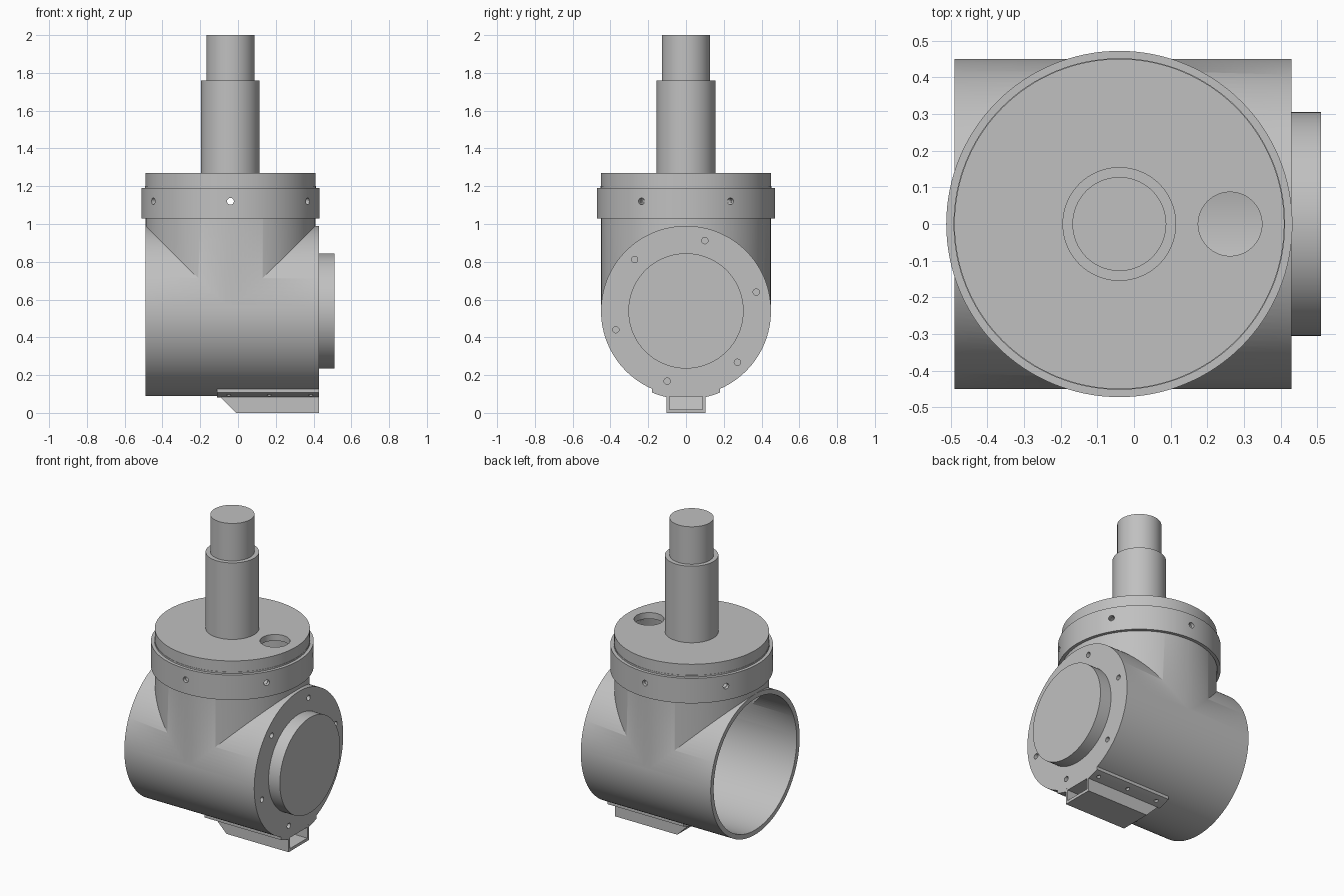
import bpy, bmesh, math
from mathutils import Vector, Matrix

cube = bpy.data.objects.get("Cube")
if cube:
    bpy.data.objects.remove(cube, do_unlink=True)

steel = bpy.data.materials.new("steel_grey")
steel.use_nodes = True
GREY = (0.53, 0.53, 0.53, 1)
steel.diffuse_color = GREY
steel.node_tree.nodes["Principled BSDF"].inputs["Base Color"].default_value = GREY

CX = -0.04      # axis of the upright neck
CZ = 0.54       # axis of the horizontal barrel
R = 0.45        # barrel radius


def finish(name, bm):
    bmesh.ops.recalc_face_normals(bm, faces=bm.faces)
    mesh = bpy.data.meshes.new(name)
    bm.to_mesh(mesh)
    bm.free()
    mesh.materials.append(steel)
    obj = bpy.data.objects.new(name, mesh)
    bpy.context.collection.objects.link(obj)
    return obj


def rods(name, ends, radius, segments=128):
    """One mesh holding a cylinder for each pair of end points."""
    bm = bmesh.new()
    for a, b in ends:
        a, b = Vector(a), Vector(b)
        turn = (b - a).to_track_quat('Z', 'Y').to_matrix().to_4x4()
        bmesh.ops.create_cone(bm, cap_ends=True, segments=segments, radius1=radius,
                              radius2=radius, depth=(b - a).length,
                              matrix=Matrix.Translation((a + b) / 2) @ turn)
    return finish(name, bm)


def lathe(name, profile, segments=128):
    """Revolve (radius, height) points about the neck axis."""
    bm = bmesh.new()
    verts = [bm.verts.new((CX + r, 0, z)) for r, z in profile]
    edges = [bm.edges.new(pair) for pair in zip(verts, verts[1:])]
    bmesh.ops.spin(bm, geom=verts + edges, cent=(CX, 0, 0), axis=(0, 0, 1),
                   angle=math.tau, steps=segments)
    bmesh.ops.remove_doubles(bm, verts=bm.verts, dist=0.0001)
    return finish(name, bm)


def prism(name, points, push):
    bm = bmesh.new()
    face = bm.faces.new([bm.verts.new(p) for p in points])
    grown = bmesh.ops.extrude_face_region(bm, geom=[face])["geom"]
    moved = [g for g in grown if isinstance(g, bmesh.types.BMVert)]
    bmesh.ops.translate(bm, verts=moved, vec=push)
    return finish(name, bm)


def combine(obj, tool, operation='DIFFERENCE', keep=False):
    mod = obj.modifiers.new("boolean", 'BOOLEAN')
    mod.operation = operation
    mod.solver = 'EXACT'
    mod.object = tool
    bpy.context.view_layer.objects.active = obj
    bpy.ops.object.modifier_apply(modifier=mod.name)
    if not keep:
        bpy.data.objects.remove(tool, do_unlink=True)


# Tee-shaped hollow body: barrel along x, neck along z
body = rods("tee_body", [((-0.49, 0, CZ), (0.43, 0, CZ))], R)
combine(body, rods("neck", [((CX, 0, CZ), (CX, 0, 1.2))], 0.449), 'UNION')
combine(body, rods("barrel_bore", [((-0.6, 0, CZ), (0.39, 0, CZ))], 0.42))
combine(body, rods("neck_bore", [((CX, 0, CZ), (CX, 0, 1.4))], 0.419))

# Blind bolt holes in the closed end
end_holes = []
for k in range(6):
    a = math.radians(15 + 60 * k)
    y, z = 0.385 * math.cos(a), CZ + 0.385 * math.sin(a)
    end_holes.append(((0.4, y, z), (0.5, y, z)))
combine(body, rods("end_holes", end_holes, 0.017, 16))

# Round boss on the closed end
end_boss = rods("end_boss", [((0.42, 0, CZ), (0.51, 0, CZ))], 0.305)

# Cover with a thicker collar round the neck and a port in its top
cover = lathe("cover", [(0, 1.27), (R, 1.27), (R, 1.19), (0.472, 1.19), (0.472, 1.03),
                        (0.452, 1.03), (0.452, 1.2), (0.42, 1.2), (0.42, 1.23), (0, 1.23)])
combine(cover, rods("port", [((0.262, 0, 1.1), (0.262, 0, 1.4))], 0.087, 64))

# Radial bolt holes through collar and neck
bolt_ends = []
for k in range(6):
    a = math.radians(30 + 60 * k)
    d = Vector((math.cos(a), math.sin(a), 0))
    centre = Vector((CX, 0, 1.12))
    bolt_ends.append((centre + d * 0.36, centre + d * 0.55))
bolt_holes = rods("bolt_holes", bolt_ends, 0.018, 20)
combine(cover, bolt_holes, keep=True)
combine(body, bolt_holes)

# Stepped shaft
shaft = lathe("stepped_shaft", [(0, 1.25), (0.155, 1.25), (0.155, 1.76),
                                (0.128, 1.76), (0.128, 2.0), (0, 2.0)])

# Hollow channel under the barrel, open at the closed end
channel = prism("foot_channel", [(x, -0.102, z) for x, z in
                ((-0.11, 0.1), (-0.01, 0), (0.43, 0), (0.43, 0.1))], (0, 0.204, 0))
combine(channel, prism("channel_bore", [(x, -0.087, z) for x, z in
                       ((-0.08, 0.088), (-0.007, 0.018), (0.5, 0.018), (0.5, 0.088))],
                       (0, 0.174, 0)))

# Curved mounting flanges on both sides of the channel
for side, label in ((1, "back"), (-1, "front")):
    ys = [0.098 + 0.082 * i / 8 for i in range(9)]

    def arc(r):
        return [(-0.11, side * y, CZ - math.sqrt(r * r - y * y)) for y in ys]

    flange = prism(label + "_foot_flange", arc(0.468) + arc(0.445)[::-1], (0.54, 0, 0))
    out = Vector((0, side * 0.3, -0.954))
    holes = [(Vector((x, 0, CZ)) + out * 0.452, Vector((x, 0, CZ)) + out * 0.5)
             for x in (-0.05, 0.165, 0.385)]
    combine(flange, rods("flange_holes", holes, 0.012, 16))

# Smooth round walls, crisp rims
for obj in bpy.context.collection.objects:
    if obj.type == 'MESH' and obj.data.materials and obj.data.materials[0] == steel:
        bpy.ops.object.select_all(action='DESELECT')
        obj.select_set(True)
        bpy.context.view_layer.objects.active = obj
        bpy.ops.object.shade_smooth_by_angle(angle=math.radians(30))
